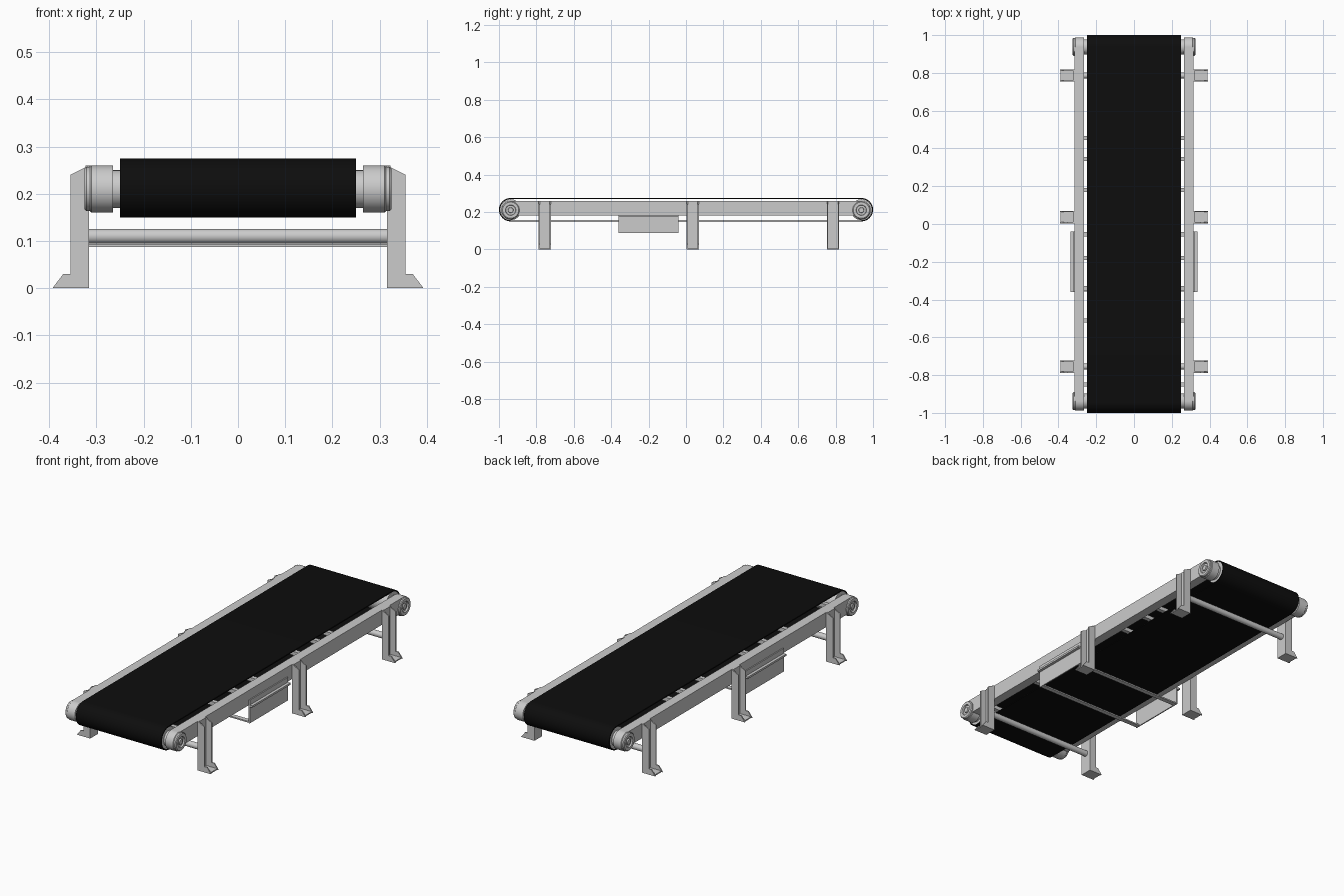
import bpy, bmesh, math
from mathutils import Matrix

if "Cube" in bpy.data.objects:
    bpy.data.objects.remove(bpy.data.objects["Cube"])

ZC = 0.2125          # height of the roller axis
END_Y = 0.9375       # roller distance from centre
LEG_Y = (-0.755, 0.036, 0.786)


def finish(name, bm, smooth=False):
    bmesh.ops.recalc_face_normals(bm, faces=bm.faces)
    me = bpy.data.meshes.new(name)
    bm.to_mesh(me)
    bm.free()
    ob = bpy.data.objects.new(name, me)
    bpy.context.collection.objects.link(ob)
    if smooth:
        bpy.ops.object.select_all(action='DESELECT')
        ob.select_set(True)
        bpy.context.view_layer.objects.active = ob
        bpy.ops.object.shade_smooth_by_angle(angle=math.radians(35))
    return ob


def add_prism(bm, pts, vec):
    """Extrude a closed loop of 3D points along vec."""
    face = bm.faces.new([bm.verts.new(p) for p in pts])
    ret = bmesh.ops.extrude_face_region(bm, geom=[face])
    bmesh.ops.translate(bm, vec=vec, verts=[v for v in ret['geom'] if isinstance(v, bmesh.types.BMVert)])


def add_box(bm, x0, x1, y0, y1, z0, z1):
    add_prism(bm, [(x0, y0, z0), (x1, y0, z0), (x1, y0, z1), (x0, y0, z1)], (0, y1 - y0, 0))


def rod(name, y, z, r, half, segs=24):
    bm = bmesh.new()
    bmesh.ops.create_cone(bm, cap_ends=True, segments=segs, radius1=r, radius2=r, depth=2 * half,
                          matrix=Matrix.Translation((0, y, z)) @ Matrix.Rotation(math.pi / 2, 4, 'Y'))
    return finish(name, bm, True)


def mirror_x(bm):
    geom = bm.verts[:] + bm.edges[:] + bm.faces[:]
    dup = bmesh.ops.duplicate(bm, geom=geom)['geom']
    bmesh.ops.scale(bm, vec=(-1, 1, 1), verts=[v for v in dup if isinstance(v, bmesh.types.BMVert)])


# belt: closed stadium loop with a thin wall
def stadium(r, n=24):
    pts = []
    for sign in (1, -1):
        for i in range(n + 1):
            a = -math.pi / 2 + math.pi * i / n
            pts.append((sign * (END_Y + r * math.cos(a)), ZC + sign * r * math.sin(a)))
    return pts


bm = bmesh.new()
rings = [[bm.verts.new((x, y, z)) for y, z in stadium(r)]
         for x, r in ((-0.25, 0.0625), (0.25, 0.0625), (0.25, 0.0565), (-0.25, 0.0565))]
count = len(rings[0])
for k in range(4):
    a, b = rings[k], rings[(k + 1) % 4]
    for i in range(count):
        j = (i + 1) % count
        bm.faces.new((a[i], a[j], b[j], b[i]))
belt = finish("belt", bm, True)
black = bpy.data.materials.new("belt_black")
black.diffuse_color = (0.004, 0.004, 0.004, 1)
black.use_nodes = True
black.node_tree.nodes["Principled BSDF"].inputs["Base Color"].default_value = black.diffuse_color
belt.data.materials.append(black)

# side rails
bm = bmesh.new()
add_box(bm, 0.265, 0.315, -END_Y, END_Y, 0.182, 0.26)
mirror_x(bm)
finish("side_rails", bm)

# end drums, shafts and bearing housings
housing = [(0.265, 0.02), (0.265, 0.05), (0.31, 0.05), (0.313, 0.047), (0.321, 0.047), (0.325, 0.043),
           (0.325, 0.028), (0.317, 0.026), (0.317, 0.015), (0.323, 0.013), (0.323, 0.0)]
for y, tag in ((-END_Y, "front"), (END_Y, "back")):
    rod(tag + "_drum", y, ZC, 0.056, 0.249, 40)
    rod(tag + "_shaft", y, ZC - 0.0025, 0.04, 0.266, 32)
    bm = bmesh.new()
    vs = [bm.verts.new((x, y, ZC - 0.0025 + r)) for x, r in housing]
    es = [bm.edges.new(p) for p in zip(vs, vs[1:])]
    bmesh.ops.spin(bm, geom=vs + es, cent=(0, y, ZC - 0.0025), axis=(1, 0, 0), angle=2 * math.pi, steps=32)
    bmesh.ops.remove_doubles(bm, verts=bm.verts, dist=1e-5)
    mirror_x(bm)
    finish(tag + "_bearings", bm, True)

# legs: open channels with flared feet
W, T = 0.0325, 0.006
side = [(0.315, 0), (0.393, 0), (0.37, 0.03), (0.355, 0.03), (0.355, 0.24), (0.315, 0.26)]
for y, tag in zip(LEG_Y, ("front", "middle", "back")):
    bm = bmesh.new()
    for y0 in (y - W, y + W - T):
        add_prism(bm, [(x, y0, z) for x, z in side], (0, T, 0))
    add_box(bm, 0.315, 0.323, y - W + T, y + W - T, 0, 0.26)
    add_box(bm, 0.323, 0.388, y - W + T, y + W - T, 0, 0.006)
    mirror_x(bm)
    finish(tag + "_legs", bm)
    if tag != "middle":
        rod(tag + "_cross_rod", y, 0.11, 0.0155, 0.316)

# slats carrying the belt
bm = bmesh.new()
for y in (-0.85, -0.51, -0.34, -0.18, 0.18, 0.345, 0.455):
    add_box(bm, -0.266, 0.266, y - 0.011, y + 0.011, 0.215, 0.235)
finish("belt_slats", bm)

# hanging side panels with a ledge, and the flat bars joining them
bm = bmesh.new()
add_box(bm, 0.315, 0.321, -0.36, -0.04, 0.087, 0.21)
add_box(bm, 0.321, 0.336, -0.36, -0.04, 0.174, 0.184)
mirror_x(bm)
finish("side_panels", bm)
bm = bmesh.new()
for y in (-0.345, -0.055):
    add_box(bm, -0.316, 0.316, y - 0.012, y + 0.012, 0.087, 0.094)
finish("panel_bars", bm)
